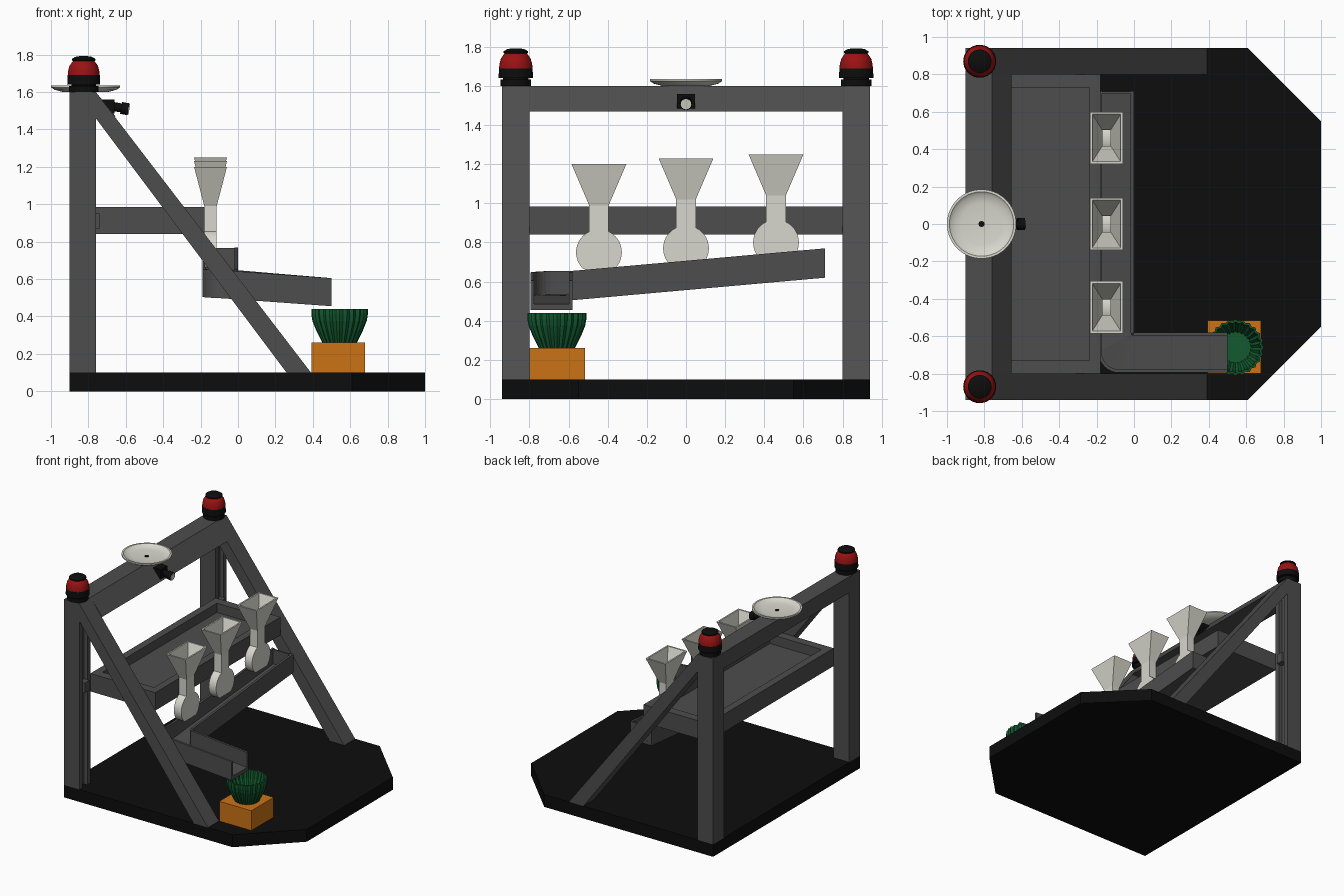
import bpy, bmesh, math
from mathutils import Vector, Matrix

cube = bpy.data.objects.get("Cube")
if cube:
    bpy.data.objects.remove(cube, do_unlink=True)


def material(name, r, g, b):
    m = bpy.data.materials.new(name)
    m.use_nodes = True
    m.diffuse_color = (r, g, b, 1)
    m.node_tree.nodes["Principled BSDF"].inputs["Base Color"].default_value = (r, g, b, 1)
    return m


GREY = material("frame grey", .075, .075, .075)
BLACK = material("black", .004, .004, .004)
RED = material("red", .32, .006, .006)
GREEN = material("green", .006, .1, .028)
ORANGE = material("orange", .6, .17, .008)
WHITE = material("off white", .68, .68, .61)


def loft(name, rings, mat, smooth=False):
    """Skin a list of equal-length point rings and cap both ends."""
    bm = bmesh.new()
    rows = [[bm.verts.new(p) for p in ring] for ring in rings]
    n = len(rows[0])
    for a, b in zip(rows, rows[1:]):
        for i in range(n):
            j = (i + 1) % n
            bm.faces.new((a[i], a[j], b[j], b[i]))
    bm.faces.new(rows[0][::-1])
    bm.faces.new(rows[-1])
    bmesh.ops.recalc_face_normals(bm, faces=bm.faces)
    mesh = bpy.data.meshes.new(name)
    bm.to_mesh(mesh)
    bm.free()
    mesh.materials.append(mat)
    obj = bpy.data.objects.new(name, mesh)
    bpy.context.collection.objects.link(obj)
    if smooth:
        bpy.ops.object.select_all(action='DESELECT')
        obj.select_set(True)
        bpy.context.view_layer.objects.active = obj
        bpy.ops.object.shade_smooth_by_angle(angle=math.radians(35))
    return obj


def rect(cx, cy, hx, hy, z):
    return [(cx + sx * hx, cy + sy * hy, z) for sx, sy in ((-1, -1), (1, -1), (1, 1), (-1, 1))]


def box(name, x0, x1, y0, y1, z0, z1, mat):
    args = ((x0 + x1) / 2, (y0 + y1) / 2, (x1 - x0) / 2, (y1 - y0) / 2)
    return loft(name, [rect(*args, z0), rect(*args, z1)], mat)


def prism_y(name, xz, y0, y1, mat):
    return loft(name, [[(x, y, z) for x, z in xz] for y in (y0, y1)], mat)


def lathe(name, x, y, profile, mat, n=40, flute=0.0):
    """Turn (radius, z) points about a vertical axis; flute pulls in every other point."""
    rings = []
    for r, z in profile:
        ring = []
        for i in range(n):
            a = math.tau * i / n
            q = r * (1 - flute * (i % 2))
            ring.append((x + q * math.cos(a), y + q * math.sin(a), z))
        rings.append(ring)
    return loft(name, rings, mat, smooth=flute == 0)


# Base board with clipped front corners
board = [(-.9, -.94), (.61, -.94), (1, -.55), (1, .55), (.61, .94), (-.9, .94)]
loft("base", [[(x, y, z) for x, y in board] for z in (0, .1)], BLACK)

# Side frames, each with a grooved post, a brace and a beacon
for side, s in (("right", -1), ("left", 1)):
    c = s * .87
    post = [(-.9, -.07), (-.76, -.07), (-.76, -.03), (-.79, -.03),
            (-.79, .03), (-.76, .03), (-.76, .07), (-.9, .07)]
    loft(side + "_post", [[(x, c + y, z) for x, y in post] for z in (.1, 1.47)], GREY)
    box(side + "_post_top", -.9, -.76, c - .07, c + .07, 1.47, 1.6, GREY)
    box(side + "_post_tab", -.79, -.74, c - .03, c + .03, .87, .95, GREY)
    prism_y(side + "_brace", [(-.76, 1.6), (.39, .1), (.26, .1), (-.76, 1.46)],
            c - .07, c + .07, GREY)
    lathe(side + "_beacon_base", -.825, c,
          [(.078, 1.6), (.078, 1.632), (.065, 1.634), (.065, 1.64), (.088, 1.64), (.086, 1.69)], BLACK)
    lathe(side + "_beacon_dome", -.825, c,
          [(.085, 1.688), (.084, 1.71), (.076, 1.74), (.06, 1.763), (.045, 1.772)], RED)
    lathe(side + "_beacon_cap", -.825, c,
          [(.045, 1.762), (.063, 1.768), (.063, 1.777), (.045, 1.788), (.02, 1.792)], BLACK)

# Top beam with sloping front
prism_y("top_beam", [(-.9, 1.47), (-.9, 1.6), (-.76, 1.6), (-.655, 1.47)], -.8, .8, GREY)

# Open tray
tx = -.47
loft("tray", [rect(tx, 0, .29, .8, .84), rect(tx, 0, .29, .8, .985),
              rect(tx, 0, .23, .73, .985), rect(tx, 0, .23, .73, .91)], GREY)

# Dish on the top beam
lathe("dish", -.815, 0, [(.12, 1.6), (.165, 1.612), (.185, 1.625), (.185, 1.636),
                         (.172, 1.636), (.155, 1.622), (.11, 1.615), (.02, 1.613)], WHITE, 56)
lathe("dish_hole", -.815, 0, [(.016, 1.61), (.016, 1.616)], BLACK, 16)

# Camera under the beam, tilted downward
box("camera_body", -.73, -.66, -.045, .045, 1.485, 1.56, BLACK)


def tilted_cylinder(name, start, radius, length, mat):
    obj = lathe(name, 0, 0, [(radius, 0), (radius, length)], mat, 24)
    obj.matrix_world = Matrix.Translation(start) @ Matrix.Rotation(math.radians(100), 4, 'Y')


tilted_cylinder("camera_barrel", (-.68, 0, 1.525), .024, .07, BLACK)
tilted_cylinder("camera_lens_ring", (-.625, 0, 1.515), .032, .04, BLACK)
tilted_cylinder("camera_lens", (-.587, 0, 1.508), .027, .006, WHITE)

# Funnels with round flat bulbs
fx = -.147
for label, y, top, bulb in (("first", -.445, 1.2, .75), ("second", 0, 1.23, .77),
                            ("third", .46, 1.25, .8)):
    neck = top - .21
    loft(label + "_funnel", [rect(fx, y, .033, .05, bulb), rect(fx, y, .033, .05, neck),
                             rect(fx, y, .088, .14, top), rect(fx, y, .076, .127, top),
                             rect(fx, y, .022, .042, neck), rect(fx, y, .022, .042, bulb + .1)], WHITE)
    disc = [(y + .117 * math.cos(math.tau * i / 40), bulb + .117 * math.sin(math.tau * i / 40))
            for i in range(40)]
    # The lower edge rests flat in the chute
    disc = [(a, max(b, bulb - .09)) for a, b in disc]
    loft(label + "_bulb", [[(x, a, b) for a, b in disc] for x in (fx - .033, fx + .033)], WHITE, True)

# Sloping chute: U-shaped channel with a rounded outer corner
outer = [(-.19, .71), (-.19, -.58)]
inner = [(0, .71), (0, -.58)]
drop = [.62, .505]
for i in range(9):
    a = math.pi + math.pi / 2 * i / 8
    outer.append((-.08 + .11 * math.cos(a), -.685 + .11 * math.sin(a)))
    inner.append((0, -.58))
    drop.append(.505 - .001 * i)
outer.append((.5, -.795))
inner.append((.5, -.58))
drop.append(.455)
sections = []
for o, i, z in zip(outer, inner, drop):
    o, i = Vector(o), Vector(i)
    w = (i - o).length
    u = (i - o) / w
    t, h, f = .018, .15, .03
    shape = [(0, 0), (0, h), (t, h), (t, f), (w - t, f), (w - t, h), (w, h), (w, 0)]
    sections.append([(*(o + u * d), z + e) for d, e in shape])
loft("chute", sections, GREY)
box("chute_end", -.185, -.005, .695, .709, .63, .765, GREY)

# Fluted bowl on its block
box("bowl_block", .393, .68, -.8, -.515, .1, .26, ORANGE)
lathe("bowl", .543, -.66, [(.09, .255), (.1, .275), (.125, .325), (.145, .375), (.151, .41),
                           (.151, .44), (.138, .44), (.125, .375), (.085, .3)], GREEN, 48, .07)
